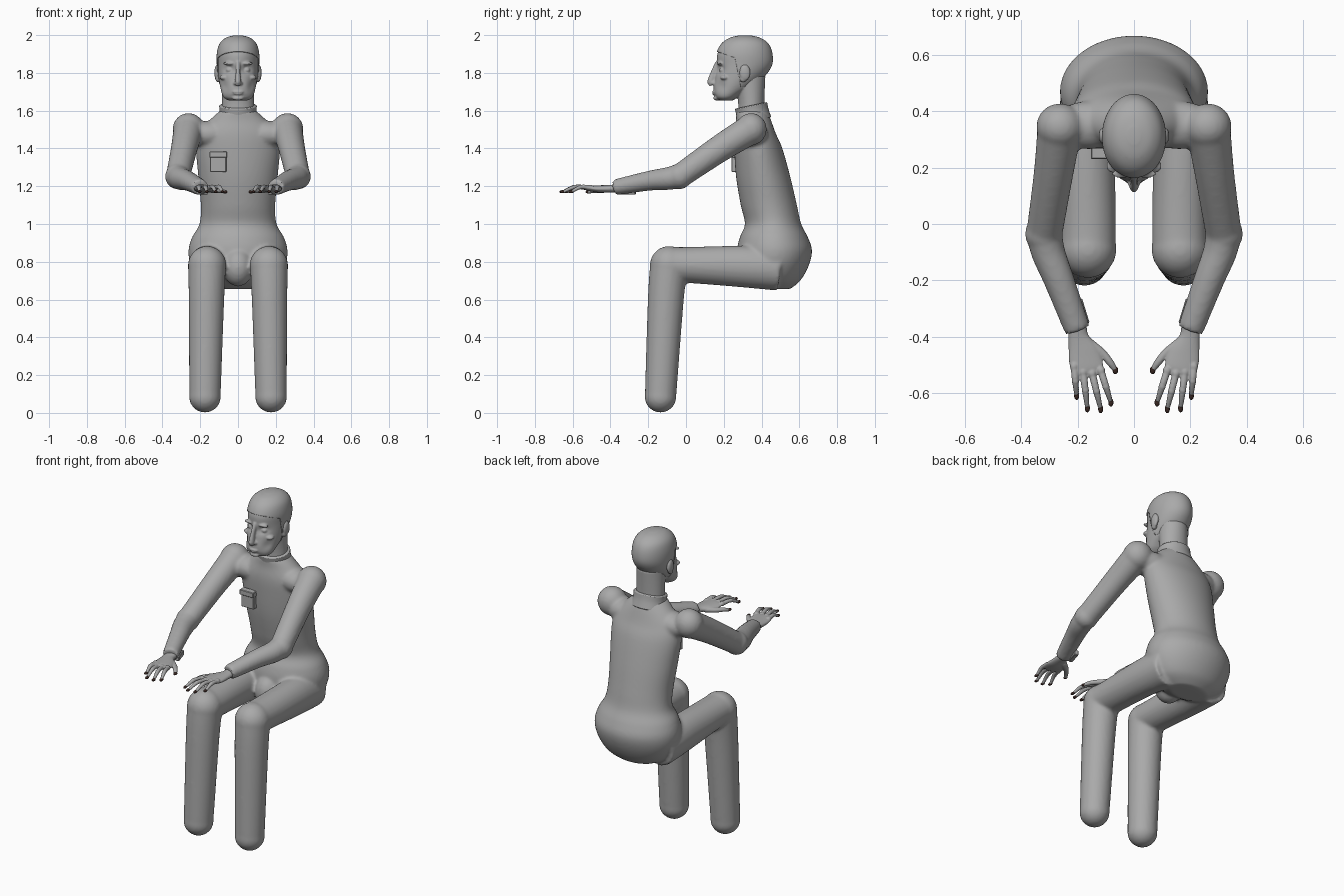
import bpy
import bmesh
from math import cos, sin, tau, exp
from mathutils import Vector, Matrix

default_cube = bpy.data.objects.get("Cube")
if default_cube:
    bpy.data.objects.remove(default_cube, do_unlink=True)

BOTH = (1, -1)


def make_material(name, color):
    material = bpy.data.materials.new(name)
    material.diffuse_color = color
    material.use_nodes = True
    material.node_tree.nodes["Principled BSDF"].inputs["Base Color"].default_value = color
    return material


grey = make_material("plain grey", (0.4, 0.4, 0.4, 1))
dark = make_material("dark nail", (0.04, 0.02, 0.016, 1))


def spline(rows, steps):
    """Resample rows of numbers along a smooth curve."""
    padded = [rows[0], *rows, rows[-1]]
    result = []
    for before, start, end, after in zip(padded, padded[1:], padded[2:], padded[3:]):
        for i in range(steps):
            t = i / steps
            result.append([
                (2 * q + (r - p) * t + (2 * p - 5 * q + 4 * r - s) * t * t
                 + (3 * q - p - 3 * r + s) * t ** 3) / 2
                for p, q, r, s in zip(before, start, end, after)])
    result.append(list(rows[-1]))
    return result


def tube(bm, rows, sides=(1,), level=False, segments=32, steps=5):
    """Closed loft through rows of (x, y, z, sideways radius, other radius)."""
    path = spline(rows, steps)
    for side in sides:
        centers = [Vector((side * row[0], row[1], row[2])) for row in path]
        rings = []
        for i, (center, row) in enumerate(zip(centers, path)):
            ahead = centers[min(i + 1, len(path) - 1)] - centers[max(i - 1, 0)]
            ahead = Vector((0, 0, 1)) if level else ahead.normalized()
            across = Vector((1, 0, 0))
            across = (across - ahead * across.dot(ahead)).normalized()
            other = ahead.cross(across)
            rings.append([
                bm.verts.new(center + across * row[3] * cos(tau * k / segments)
                             + other * row[4] * sin(tau * k / segments))
                for k in range(segments)])
        for low, high in zip(rings, rings[1:]):
            for k in range(segments):
                n = (k + 1) % segments
                bm.faces.new((low[k], low[n], high[n], high[k]))
        bm.faces.new(rings[0])
        bm.faces.new(rings[-1])


def slices(bm, rows):
    """Stack of level ovals given as (z, front, back, half width)."""
    tube(bm, [(0, (front + back) / 2, z, width, (back - front) / 2)
              for z, front, back, width in rows], level=True, segments=64)


def ball(bm, center, scale, sides=(1,)):
    for side in sides:
        place = Matrix.Translation((side * center[0], center[1], center[2]))
        bmesh.ops.create_uvsphere(bm, u_segments=32, v_segments=20, radius=1,
                                  matrix=place @ Matrix.Diagonal((*scale, 1)))


def finish(bm, name, material=grey, voxel=None, smoothing=0):
    bmesh.ops.recalc_face_normals(bm, faces=bm.faces)
    for face in bm.faces:
        face.smooth = True
    mesh = bpy.data.meshes.new(name)
    bm.to_mesh(mesh)
    bm.free()
    mesh.materials.append(material)
    obj = bpy.data.objects.new(name, mesh)
    bpy.context.collection.objects.link(obj)
    if voxel:
        remesh = obj.modifiers.new("Blend", "REMESH")
        remesh.mode = "VOXEL"
        remesh.voxel_size = voxel
        remesh.use_smooth_shade = True
        relax = obj.modifiers.new("Relax", "SMOOTH")
        relax.factor = 0.5
        relax.iterations = smoothing
    return obj


# Body: torso and hips, legs and sleeves blended into one skin
body = bmesh.new()
slices(body, [
    (0.655, 0.40, 0.55, 0.12), (0.7, 0.33, 0.605, 0.2), (0.78, 0.28, 0.65, 0.25),
    (0.86, 0.27, 0.667, 0.262), (0.93, 0.285, 0.645, 0.243), (1, 0.312, 0.61, 0.204),
    (1.1, 0.29, 0.587, 0.197), (1.25, 0.265, 0.552, 0.21), (1.4, 0.255, 0.51, 0.223),
    (1.48, 0.255, 0.475, 0.212), (1.55, 0.265, 0.45, 0.15), (1.6, 0.265, 0.43, 0.095)])
ball(body, (0, 0.31, 0.77), (0.08, 0.09, 0.1))
# Thighs and lower legs
tube(body, [(0.15, 0.49, 0.762, 0.11, 0.115), (0.165, 0.3, 0.775, 0.1, 0.11),
            (0.162, 0, 0.783, 0.098, 0.095), (0.163, -0.09, 0.782, 0.099, 0.099)], BOTH)
ball(body, (0.163, -0.09, 0.782), (0.101, 0.101, 0.101), BOTH)
tube(body, [(0.163, -0.09, 0.782, 0.1, 0.1), (0.167, -0.107, 0.6, 0.094, 0.095),
            (0.175, -0.135, 0.086, 0.083, 0.083)], BOTH)
ball(body, (0.175, -0.135, 0.086), (0.084, 0.084, 0.084), BOTH)
# Shoulders and sleeves
ball(body, (0.16, 0.35, 1.475), (0.13, 0.085, 0.07), BOTH)
ball(body, (0.262, 0.345, 1.502), (0.084, 0.082, 0.085), BOTH)
tube(body, [(0.262, 0.345, 1.502, 0.08, 0.08), (0.285, 0.18, 1.4, 0.07, 0.072),
            (0.317, -0.03, 1.255, 0.064, 0.064)], BOTH)
ball(body, (0.319, -0.035, 1.252), (0.067, 0.067, 0.068), BOTH)
tube(body, [(0.318, -0.03, 1.253, 0.064, 0.066), (0.304, -0.1, 1.24, 0.06, 0.06),
            (0.265, -0.2, 1.228, 0.054, 0.052), (0.2, -0.375, 1.194, 0.046, 0.042)], BOTH)
finish(body, "body", voxel=0.01, smoothing=5)

# Collar
collar = bmesh.new()
tube(collar, [(0, 0.362, 1.545, 0.108, 0.092), (0, 0.352, 1.59, 0.098, 0.087),
              (0, 0.344, 1.628, 0.1, 0.087)], segments=48)
collar_object = finish(collar, "collar")
collar_object.modifiers.new("Edge", "BEVEL").width = 0.004

# Head
skull_rows = [
    (1.655, 0.175, 0.25, 0.055), (1.675, 0.152, 0.28, 0.079), (1.72, 0.146, 0.34, 0.093),
    (1.78, 0.155, 0.41, 0.103), (1.84, 0.163, 0.45, 0.108), (1.9, 0.166, 0.452, 0.108),
    (1.95, 0.192, 0.432, 0.094), (1.98, 0.235, 0.39, 0.062), (1.992, 0.285, 0.34, 0.02)]
head = bmesh.new()
slices(head, skull_rows)


def press(bm, center, size, depth):
    """Push the front of the face in around a point on both halves."""
    for vert in bm.verts:
        if vert.co.y < 0.3:
            dx, dz = abs(vert.co.x) - center[0], vert.co.z - center[1]
            vert.co.y += depth * exp(-(dx / size[0]) ** 2 - (dz / size[1]) ** 2)


press(head, (0.045, 1.818), (0.026, 0.02), 0.018)
press(head, (0.072, 1.73), (0.018, 0.026), 0.012)
press(head, (0, 1.677), (0.04, 0.006), 0.006)
ball(head, (0.045, 0.194, 1.815), (0.019, 0.018, 0.014), BOTH)
ball(head, (0.043, 0.178, 1.85), (0.036, 0.015, 0.009), BOTH)
ball(head, (0.07, 0.205, 1.775), (0.028, 0.024, 0.014), BOTH)
ball(head, (0, 0.149, 1.7), (0.028, 0.011, 0.006))
ball(head, (0, 0.15, 1.689), (0.024, 0.011, 0.006))
ball(head, (0, 0.162, 1.666), (0.03, 0.018, 0.012))
tube(head, [(0, 0.17, 1.855, 0.013, 0.014), (0, 0.148, 1.8, 0.012, 0.018),
            (0, 0.132, 1.755, 0.016, 0.018), (0, 0.138, 1.735, 0.014, 0.014)])
ball(head, (0, 0.128, 1.752), (0.014, 0.016, 0.014))
ball(head, (0.014, 0.15, 1.745), (0.011, 0.015, 0.01), BOTH)
# Neck and ears
slices(head, [(1.56, 0.275, 0.415, 0.086), (1.66, 0.275, 0.415, 0.084),
              (1.78, 0.25, 0.42, 0.084)])
ball(head, (0.112, 0.312, 1.8), (0.013, 0.028, 0.042), BOTH)
ball(head, (0.107, 0.303, 1.77), (0.012, 0.018, 0.02), BOTH)
finish(head, "head", voxel=0.005, smoothing=2)

# Hair: a close cap cut along the hairline and temples
hair = bmesh.new()
slices(hair, skull_rows)
middle = Vector((0, 0.315, 1.83))
for vert in hair.verts:
    vert.co = middle + (vert.co - middle) * 1.04
cuts = [(Vector((0, 0.165, 1.912)), Vector((0, 0.33, 0.94))),
        (Vector((0, 0.275, 1.8)), Vector((0, 0.97, 0.2))),
        (Vector((0, 0.3, 1.725)), Vector((0, 0, 1)))]
for point, normal in cuts:
    bmesh.ops.bisect_plane(hair, geom=hair.verts[:] + hair.edges[:] + hair.faces[:],
                           plane_co=point, plane_no=normal)


def is_bare(face):
    spot = face.calc_center_median()
    brow, temple, nape = [(spot - point).dot(normal) < 0 for point, normal in cuts]
    return nape or (brow and temple)


bmesh.ops.delete(hair, geom=[f for f in hair.faces if is_bare(f)], context="FACES")
hair_object = finish(hair, "hair")
hair_object.modifiers.new("Thickness", "SOLIDIFY").thickness = 0.006

# Hands: palm, thumb and four fingers as (knuckle, tip) on the ground plan
fingers = [((0.212, -0.505), (0.203, -0.608)), ((0.18, -0.525), (0.165, -0.652)),
           ((0.148, -0.53), (0.118, -0.655)), ((0.117, -0.52), (0.082, -0.632))]
for side, label in ((1, "left"), (-1, "right")):
    hand = bmesh.new()
    tube(hand, [(0.2, -0.35, 1.19, 0.032, 0.024), (0.197, -0.4, 1.187, 0.036, 0.02),
                (0.178, -0.46, 1.186, 0.056, 0.019), (0.165, -0.51, 1.189, 0.058, 0.015),
                (0.16, -0.53, 1.19, 0.05, 0.01)], (side,))
    nails = bmesh.new()
    for (x, y), (tip_x, tip_y) in fingers:
        mid_x, mid_y = (x + tip_x) / 2, (y + tip_y) / 2
        ball(hand, (x, y, 1.193), (0.015, 0.017, 0.014), (side,))
        tube(hand, [(x, y, 1.192, 0.013, 0.012), (mid_x, mid_y, 1.196, 0.012, 0.011),
                    (tip_x, tip_y, 1.169, 0.008, 0.007)], (side,), segments=16)
        ball(hand, (mid_x, mid_y, 1.196), (0.013, 0.013, 0.012), (side,))
        ball(nails, (tip_x, tip_y, 1.171), (0.009, 0.015, 0.008), (side,))
    # Thumb
    tube(hand, [(0.165, -0.42, 1.182, 0.02, 0.016), (0.115, -0.455, 1.178, 0.015, 0.014),
                (0.085, -0.49, 1.176, 0.013, 0.012), (0.066, -0.518, 1.168, 0.009, 0.008)],
         (side,), segments=16)
    ball(nails, (0.066, -0.518, 1.17), (0.01, 0.014, 0.008), (side,))
    finish(hand, label + "_hand", voxel=0.004, smoothing=2)
    finish(nails, label + "_nails", dark)


def plate(name, center, size, turn=0):
    bm = bmesh.new()
    bmesh.ops.create_cube(bm, size=1, matrix=Matrix.Translation(center)
                          @ Matrix.Rotation(turn, 4, "Z") @ Matrix.Diagonal((*size, 1)))
    obj = finish(bm, name)
    for polygon in obj.data.polygons:
        polygon.use_smooth = False
    obj.modifiers.new("Edge", "BEVEL").width = 0.003


# Chest badge with its raised flap, and the cuff tabs
plate("badge", (-0.105, 0.256, 1.325), (0.086, 0.03, 0.1))
plate("badge_flap", (-0.105, 0.25, 1.367), (0.094, 0.04, 0.032))
for side, label in ((1, "left"), (-1, "right")):
    plate(label + "_cuff_tab", (side * 0.182, -0.31, 1.172), (0.024, 0.09, 0.03), -0.3 * side)
